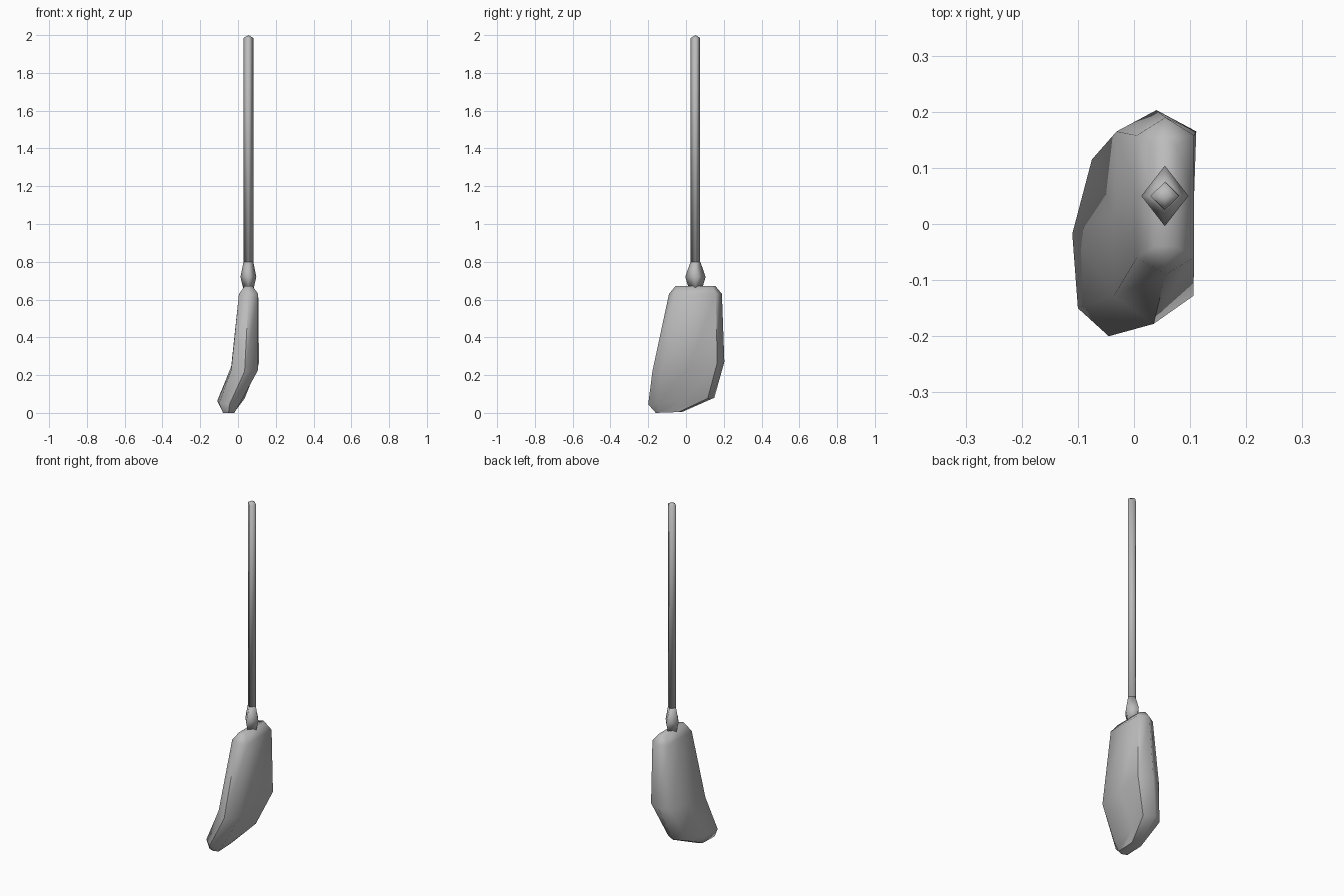
import bpy
import math

cube = bpy.data.objects.get("Cube")
if cube:
    bpy.data.objects.remove(cube, do_unlink=True)

grey = bpy.data.materials.new("plain_grey")
grey.use_nodes = True
colour = (0.5, 0.5, 0.5, 1)
grey.diffuse_color = colour
grey.node_tree.nodes["Principled BSDF"].inputs["Base Color"].default_value = colour


def loft(name, rings, smooth_angle, tip=None):
    """Skin a stack of equal rings, closing the ends with faces or a top tip."""
    count = len(rings[0])
    verts = [point for ring in rings for point in ring]
    faces = [tuple(reversed(range(count)))]
    for level in range(len(rings) - 1):
        for i in range(count):
            a, b = level * count + i, level * count + (i + 1) % count
            faces.append((a, b, b + count, a + count))
    last = len(verts) - count
    if tip:
        verts.append(tip)
        faces += [(last + i, last + (i + 1) % count, len(verts) - 1) for i in range(count)]
    else:
        faces.append(tuple(range(last, last + count)))
    mesh = bpy.data.meshes.new(name)
    mesh.from_pydata(verts, [], faces)
    mesh.materials.append(grey)
    obj = bpy.data.objects.new(name, mesh)
    bpy.context.collection.objects.link(obj)
    bpy.ops.object.select_all(action="DESELECT")
    obj.select_set(True)
    bpy.context.view_layer.objects.active = obj
    bpy.ops.object.shade_smooth_by_angle(angle=math.radians(smooth_angle))
    return obj


def diamond(half_x, half_y, z):
    """Four-sided section around the handle axis."""
    axis_x, axis_y = 0.055, 0.05
    return [(axis_x + half_x, axis_y, z), (axis_x, axis_y + half_y, z),
            (axis_x - half_x, axis_y, z), (axis_x, axis_y - half_y, z)]


def bristle_ring(centres, half_x, side_y, tip_y, tip_z):
    """Flattened section with a ridge at the front and back ends."""
    front, middle, back = centres
    y_front, y_back = side_y
    y_mid = (y_front + y_back) / 2

    def height(y):
        t = (y - tip_y[0]) / (tip_y[1] - tip_y[0])
        return tip_z[0] + t * (tip_z[1] - tip_z[0])

    plan = [(front, tip_y[0]),
            (front + half_x, y_front), (middle + half_x, y_mid), (back + half_x, y_back),
            (back, tip_y[1]),
            (back - half_x, y_back), (middle - half_x, y_mid), (front - half_x, y_front)]
    return [(x, y, height(y)) for x, y in plan]


# Bristle head: bends towards -x at the bottom, narrow ridge on top
loft("bristle_head", [
    bristle_ring((-0.05, -0.05, -0.05), 0.03, (-0.15, -0.04), (-0.16, -0.02), (0, 0.005)),
    bristle_ring((-0.045, -0.055, -0.02), 0.055, (-0.15, 0.115), (-0.2, 0.15), (0.045, 0.08)),
    bristle_ring((0.035, 0.035, 0.04), 0.071, (-0.128, 0.165), (-0.178, 0.203), (0.22, 0.27)),
    bristle_ring((0.056, 0.056, 0.056), 0.051, (-0.06, 0.158), (-0.09, 0.19), (0.63, 0.63)),
    bristle_ring((0.056, 0.056, 0.056), 0.02, (-0.04, 0.14), (-0.055, 0.155), (0.672, 0.672)),
], 60)

# Collar where the handle meets the bristles
loft("collar", [
    diamond(0.028, 0.036, 0.66),
    diamond(0.042, 0.054, 0.72),
    diamond(0.026, 0.026, 0.8),
], 100)

# Long handle with a shallow pointed end
loft("handle", [
    diamond(0.026, 0.025, 0.79),
    diamond(0.026, 0.025, 1.985),
], 100, tip=(0.055, 0.05, 2))
